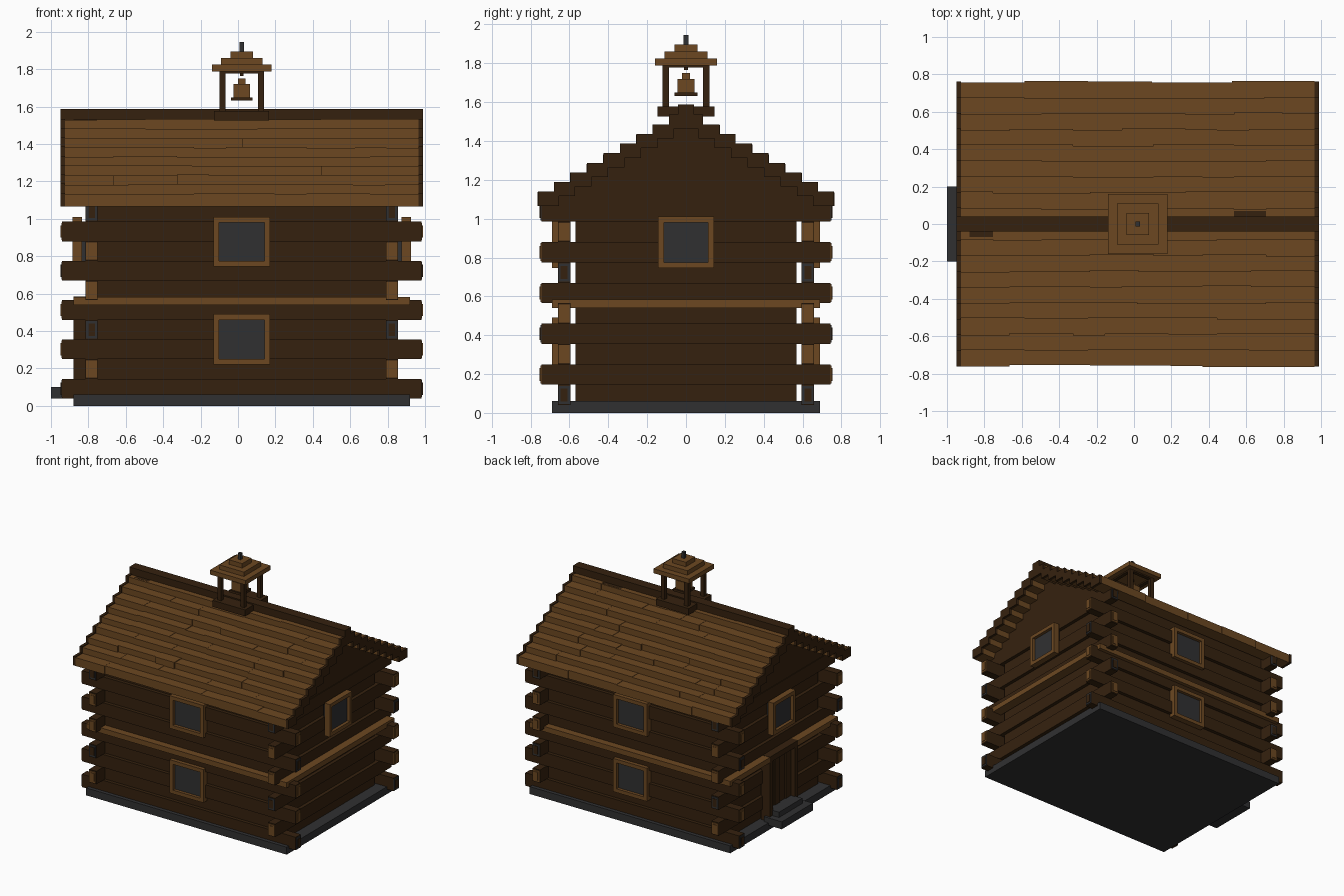
import bpy, bmesh, random
from mathutils import Vector

random.seed(4)
if "Cube" in bpy.data.objects:
    bpy.data.objects.remove(bpy.data.objects["Cube"])

CX = 0.02  # house centre in x; the doorstep shifts it off zero


def material(name, color):
    m = bpy.data.materials.new(name)
    m.use_nodes = True
    m.diffuse_color = (*color, 1)
    m.node_tree.nodes["Principled BSDF"].inputs["Base Color"].default_value = (*color, 1)
    return m


DARK = material("dark log wood", (0.036, 0.0155, 0.0045))
LIGHT = material("warm plank wood", (0.15, 0.064, 0.0155))
GREY = material("dark stone grey", (0.03, 0.03, 0.031))


def mesh_object(name, bm, mat):
    me = bpy.data.meshes.new(name)
    bm.to_mesh(me)
    bm.free()
    me.materials.append(mat)
    ob = bpy.data.objects.new(name, me)
    ob.location.x = CX
    bpy.context.collection.objects.link(ob)
    return ob


def boxes(name, mat, parts):
    """One object from (x0, x1, y0, y1, z0, z1) boxes, relative to the house centre."""
    bm = bmesh.new()
    for x0, x1, y0, y1, z0, z1 in parts:
        lo = Vector((min(x0, x1), min(y0, y1), z0))
        hi = Vector((max(x0, x1), max(y0, y1), z1))
        verts = bmesh.ops.create_cube(bm, size=1)["verts"]
        bmesh.ops.scale(bm, verts=verts, vec=hi - lo)
        bmesh.ops.translate(bm, verts=verts, vec=(lo + hi) / 2)
    return mesh_object(name, bm, mat)


def block(half_x, half_y, z0, z1):
    return (-half_x, half_x, -half_y, half_y, z0, z1)


def swap(b):
    """Turn a box so that x and y trade places."""
    return (b[2], b[3], b[0], b[1], b[4], b[5])


SIDES = (-1, 1)

# Stone base and doorstep
boxes("stone_base", GREY, [block(0.90, 0.69, 0, 0.06)])
boxes("door_steps", GREY, [(-1.02, -0.86, -0.2, 0.2, 0.04, 0.1),
                           (-0.96, -0.83, -0.15, 0.15, 0.1, 0.143)])

# Interlocking log walls: long and short courses alternate
ROW = 0.105
front_logs, gable_logs = [], []
end_plates = {"light": [], "grey": []}
end_cores = {"light": [], "grey": []}


def log_end(along_x, tip, s, across, z, kind):
    for store, hw, hz, depth in ((end_plates, 0.03, 0.046, 0.005), (end_cores, 0.018, 0.033, 0.009)):
        b = (tip - 0.005 * s, tip + depth * s, across - hw, across + hw, z - hz, z + hz)
        store[kind].append(b if along_x else swap(b))


for k in range(5):
    za = 0.04 + 2 * ROW * k
    zb = za + ROW
    for s in SIDES:
        front_logs.append((-0.96, 0.96, 0.595 * s, 0.66 * s, za, zb))
        front_logs.append((-0.77, 0.77, 0.59 * s, 0.632 * s, zb, zb + ROW))
        gable_logs.append((0.77 * s, 0.835 * s, -0.745, 0.745, zb, zb + ROW))
        gable_logs.append((0.765 * s, 0.807 * s, -0.57, 0.57, za, zb))
        for t in SIDES:
            log_end(True, 0.96 * t, t, 0.6275 * s, za + ROW / 2, "grey" if k in (0, 3) else "light")
            log_end(False, 0.745 * t, t, 0.8025 * s, zb + ROW / 2, "grey" if k in (1, 4) else "light")
boxes("front_and_back_logs", DARK, front_logs)
boxes("gable_logs", DARK, gable_logs)
boxes("light_log_ends", LIGHT, end_plates["light"])
boxes("grey_log_ends", GREY, end_plates["grey"])
boxes("light_log_cores", LIGHT, end_cores["light"])
boxes("dark_log_cores", DARK, end_cores["grey"])

# Belt course round the house, broken by the door
belt = [(-0.9, 0.9, 0.63 * s, 0.69 * s, 0.54, 0.583) for s in SIDES]
belt.append((0.82, 0.9, -0.69, 0.69, 0.54, 0.583))
belt += [(-0.9, -0.82, 0.18 * s, 0.69 * s, 0.54, 0.583) for s in SIDES]
boxes("belt_trim", LIGHT, belt)


# Windows: four trim boards and a recessed pane
def window(name, face, s, half, z0, z1, depth, on_gable):
    w, out, back = 0.03, face * s, (face - depth) * s
    trim = [(-half, half, back, out, z0, z0 + w), (-half, half, back, out, z1 - w, z1)]
    trim += [(t * half, t * (half - w), back, out, z0 + w, z1 - w) for t in SIDES]
    pane = [(-half + w, half - w, (face - 0.08) * s, (face - depth * 0.5) * s, z0 + w, z1 - w)]
    if on_gable:
        trim, pane = map(swap, trim), map(swap, pane)
    boxes(name + "_frame", LIGHT, trim)
    boxes(name + "_pane", GREY, pane)


for s, label in ((-1, "front"), (1, "back")):
    window(label + "_lower_window", 0.69, s, 0.152, 0.22, 0.49, 0.05, False)
    window(label + "_upper_window", 0.69, s, 0.152, 0.745, 1.01, 0.05, False)
for s, label in ((-1, "right"), (1, "left")):
    window(label + "_gable_window", 0.905, s, 0.143, 0.745, 1.01, 0.05, True)

# Plank door with posts and lintel
frame = [(-0.9, -0.82, 0.14 * s, 0.18 * s, 0.06, 0.585) for s in SIDES]
frame.append((-0.9, -0.82, -0.14, 0.14, 0.54, 0.585))
boxes("door_frame", DARK, frame)
plank = 0.07
boxes("door_planks", DARK, [(-0.865 + 0.008 * (i % 2), -0.81, -0.14 + i * plank, -0.14 + (i + 1) * plank - 0.004,
                             0.06, 0.54) for i in range(4)])

# Gable triangles under the stepped roof
EAVE_Y, EAVE_Z, RUN, RISE, THICK, COURSES = 0.76, 1.066, 0.0845, 0.0495, 0.07, 9
bm = bmesh.new()
apex = EAVE_Z + RISE * EAVE_Y / RUN
for s in SIDES:
    tri = [bm.verts.new((0.77 * s, y, z)) for y, z in ((-0.73, 1.08), (0.73, 1.08), (0, apex))]
    face = bm.faces.new(tri)
    ext = bmesh.ops.extrude_face_region(bm, geom=[face])["geom"]
    bmesh.ops.translate(bm, verts=[g for g in ext if isinstance(g, bmesh.types.BMVert)], vec=(0.06 * s, 0, 0))
bmesh.ops.recalc_face_normals(bm, faces=bm.faces)
mesh_object("gable_walls", bm, DARK)

# Stepped shingle courses of uneven planks, with dark boards at both gable ends
shingles, barge = [], []
for i in range(COURSES):
    y, z = EAVE_Y - RUN * i, EAVE_Z + RISE * i
    inner = max(y - 0.105, 0)
    for s in SIDES:
        x = -0.945
        while x < 0.945:
            end = x + random.choice((0.17, 0.26, 0.34, 0.43))
            if end > 0.83:
                end = 0.945
            lift = random.uniform(-0.004, 0.002)
            shingles.append((x, end, inner * s, (y + random.uniform(-0.006, 0.006)) * s, z, z + THICK + lift))
            x = end
        for t in SIDES:
            barge.append((0.945 * t, 0.968 * t, inner * s, (y + 0.003) * s, z, z + THICK + 0.003))
boxes("roof_shingles", LIGHT, shingles)
boxes("gable_end_boards", DARK, barge)
boxes("ridge_beam", DARK, [block(0.968, 0.04, 1.5, 1.587), block(0.9, 0.07, 1.48, 1.53)])

# Bell tower: sill, posts, top rails and tiered cap
boxes("tower_sill", DARK, [block(0.147, 0.147, 1.525, 1.577)])
boxes("tower_posts", DARK, [(0.088 * s, 0.12 * s, 0.088 * t, 0.12 * t, 1.57, 1.79) for s in SIDES for t in SIDES])
rails = [(-0.12, 0.12, 0.09 * s, 0.12 * s, 1.777, 1.79) for s in SIDES]
boxes("tower_rails", DARK, rails + [swap(b) for b in rails])
boxes("tower_cap", LIGHT, [block(h, h, 1.788 + 0.036 * i, 1.824 + 0.036 * i) for i, h in enumerate((0.16, 0.11, 0.06))])
boxes("finial", GREY, [block(0.013, 0.013, 1.89, 1.945)])

# Bell
boxes("bell_body", LIGHT, [block(0.045, 0.045, 1.65, 1.72), block(0.02, 0.02, 1.72, 1.75)])
boxes("bell_rim", DARK, [block(0.058, 0.058, 1.632, 1.65)])
boxes("bell_hanger", DARK, [block(0.01, 0.01, 1.765, 1.79)])
